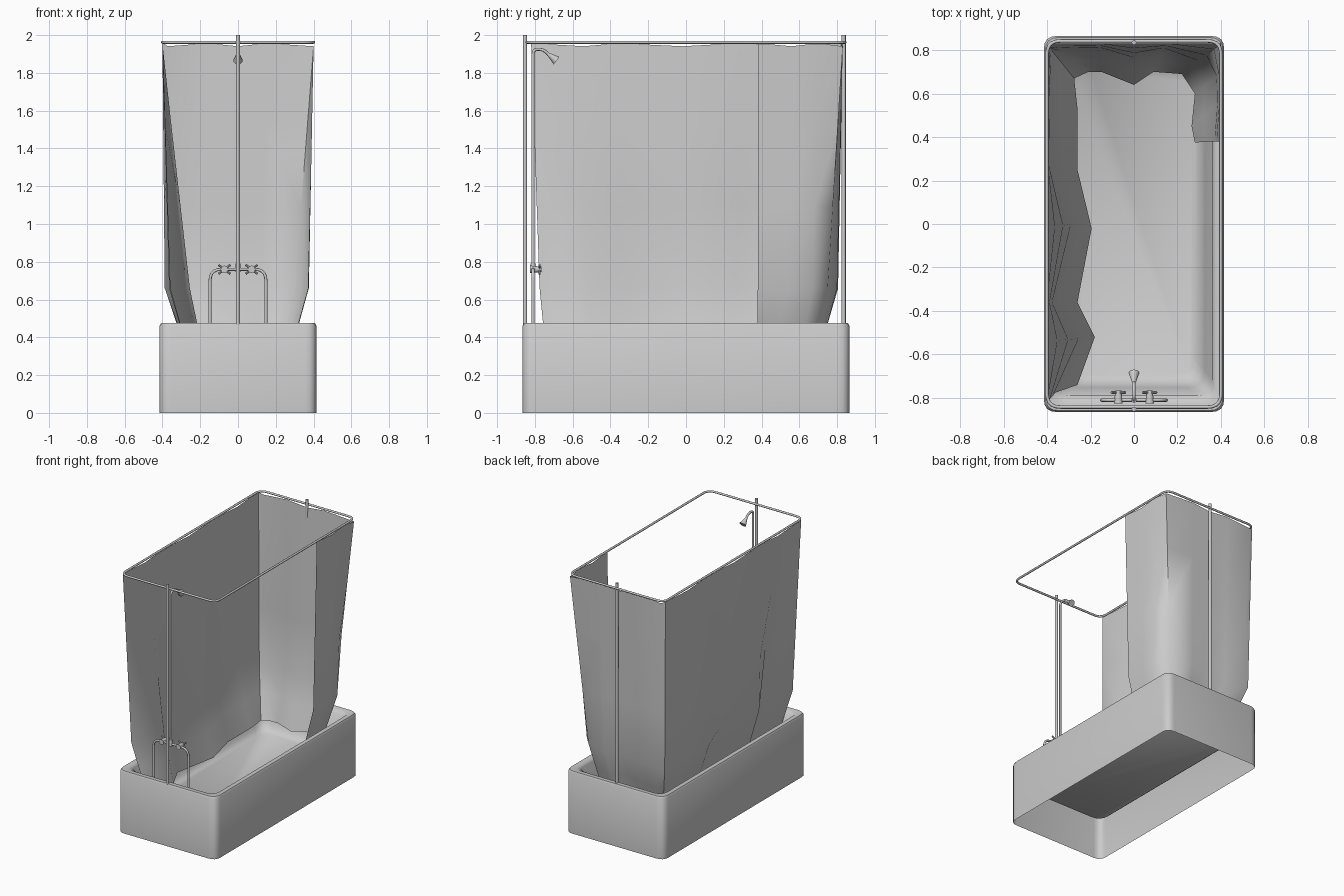
import bpy, math
from mathutils import Vector

cube = bpy.data.objects.get("Cube")
if cube:
    bpy.data.objects.remove(cube, do_unlink=True)

# One flat colour for the whole model
grey = bpy.data.materials.new("light_grey")
grey.use_nodes = True
COLOUR = (0.6, 0.6, 0.6, 1)
grey.diffuse_color = COLOUR
grey.node_tree.nodes["Principled BSDF"].inputs["Base Color"].default_value = COLOUR


def finish(obj, angle=35):
    obj.data.materials.clear()
    obj.data.materials.append(grey)
    bpy.ops.object.select_all(action='DESELECT')
    obj.select_set(True)
    bpy.context.view_layer.objects.active = obj
    bpy.ops.object.shade_smooth_by_angle(angle=math.radians(angle))
    return obj


def loft(name, rows, closed=False, cap=False, angle=35):
    """Skin a list of equally long point rows."""
    n = len(rows[0])
    verts = [p for row in rows for p in row]
    faces = []
    for r in range(len(rows) - 1):
        for i in range(n if closed else n - 1):
            j = (i + 1) % n
            faces.append((r * n + i, r * n + j, r * n + n + j, r * n + n + i))
    if cap:
        faces.append(tuple(range(len(verts) - n, len(verts))))
    mesh = bpy.data.meshes.new(name)
    mesh.from_pydata(verts, [], faces)
    obj = bpy.data.objects.new(name, mesh)
    bpy.context.collection.objects.link(obj)
    return finish(obj, angle)


def fillet(points, radius, closed=False, steps=5):
    """Round the corners of a path."""
    pts = [Vector(p) for p in points]
    out = []
    for i, p in enumerate(pts):
        if not closed and i in (0, len(pts) - 1):
            out.append(p)
            continue
        a = p + (pts[i - 1] - p).normalized() * radius
        b = p + (pts[(i + 1) % len(pts)] - p).normalized() * radius
        for s in range(steps + 1):
            t = s / steps
            out.append(a * (1 - t) ** 2 + p * 2 * t * (1 - t) + b * t * t)
    return out


def tube(name, points, radius, closed=False):
    curve = bpy.data.curves.new(name, 'CURVE')
    curve.dimensions = '3D'
    curve.bevel_depth = radius
    curve.bevel_resolution = 2
    curve.use_fill_caps = True
    spline = curve.splines.new('POLY')
    spline.points.add(len(points) - 1)
    for sp, p in zip(spline.points, points):
        sp.co = (*p, 1)
    spline.use_cyclic_u = closed
    obj = bpy.data.objects.new(name, curve)
    bpy.context.collection.objects.link(obj)
    bpy.ops.object.select_all(action='DESELECT')
    obj.select_set(True)
    bpy.context.view_layer.objects.active = obj
    bpy.ops.object.convert(target='MESH')
    return finish(bpy.context.view_layer.objects.active, 50)


def cone(name, start, end, r1, r2, sides=12):
    a, b = Vector(start), Vector(end)
    bpy.ops.mesh.primitive_cone_add(vertices=sides, radius1=r1, radius2=r2,
                                    depth=(b - a).length, location=(a + b) / 2,
                                    rotation=(b - a).to_track_quat('Z', 'Y').to_euler())
    obj = bpy.context.object
    obj.name = name
    return finish(obj)


def rectangle(hx, hy, z):
    return [(-hx, -hy, z), (hx, -hy, z), (hx, hy, z), (-hx, hy, z)]


# Tub: outer skirt open below, rim and sloping basin in one skin
tub_profile = [(.415, .865, 0, .06), (.415, .865, .462, .06), (.408, .858, .475, .06),
               (.375, .825, .475, .07), (.362, .79, .455, .07), (.325, .752, .27, .08),
               (.305, .73, .225, .08), (.275, .7, .2, .08)]
loft("tub", [fillet(rectangle(hx, hy, z), r, True, 4) for hx, hy, z, r in tub_profile],
     closed=True, cap=True, angle=50)

# Curtain pleats: plan position at the top, the knee and the hem
pleats = [((-.4, -.82), (-.36, -.775), (-.26, -.74)), ((-.4, -.54), (-.255, -.527), (-.18, -.52)),
          ((-.4, -.36), (-.365, -.36), (-.26, -.36)), ((-.4, -.02), (-.29, 0), (-.195, -.02)),
          ((-.4, .28), (-.388, .27), (-.26, .25)), ((-.4, .56), (-.387, .56), (-.26, .53)),
          ((-.4, .82), (-.38, .8), (-.275, .67)), ((-.37, .83), (-.34, .8), (-.21, .7)),
          ((-.16, .83), (-.16, .805), (-.15, .7)), ((0, .83), (0, .765), (0, .64)),
          ((.15, .83), (.13, .8), (.09, .7)), ((.4, .83), (.3, .75), (.22, .69)),
          ((.4, .7), (.37, .67), (.28, .6)), ((.4, .56), (.375, .54), (.265, .45)),
          ((.4, .38), (.37, .38), (.28, .375))]
TOP, KNEE, HEM = 1.957, .66, .3


def curtain_row(level):
    row = []
    for i, (top, knee, hem) in enumerate(pleats):
        top = Vector((*top, TOP - .016 * (i % 2)))
        knee, hem = Vector((*knee, KNEE)), Vector((*hem, HEM))
        row.append(top.lerp(knee, level) if level <= 1 else knee.lerp(hem, level - 1))
    return row


loft("shower_curtain", [curtain_row(v) for v in (0, .33, .67, 1, 1.5, 2)], angle=65)

# Curtain rail and its two upright posts
tube("curtain_rail", fillet(rectangle(.4, .842, 1.962), .06, True), .008, True)
for name, y in (("front_post", -.852), ("back_post", .835)):
    cone(name, (0, y, .46), (0, y, 2), .011, .011)

# Supply pipes bridging over to the shower riser
PIPE_Y, TAP_Z = -.81, .76
tube("supply_pipe", fillet([(-.148, PIPE_Y, .46), (-.148, PIPE_Y, TAP_Z),
                            (.148, PIPE_Y, TAP_Z), (.148, PIPE_Y, .46)], .06), .008)
tube("shower_riser", fillet([(0, PIPE_Y, TAP_Z), (0, PIPE_Y, 1.925), (0, -.755, 1.925),
                             (0, -.72, 1.89)], .027), .008)
cone("shower_head", (0, -.73, 1.9), (0, -.685, 1.865), .008, .025)
cone("riser_joint", (0, PIPE_Y, TAP_Z - .015), (0, PIPE_Y, TAP_Z + .03), .013, .013)

# Taps with crossed handles
for side, x in (("right", -.072), ("left", .072)):
    cone(side + "_tap_body", (x, PIPE_Y - .015, TAP_Z), (x, -.765, TAP_Z), .02, .014)
    for k, turn in enumerate((.65, -.65)):
        arm = Vector((math.cos(turn), 0, math.sin(turn))) * .04
        hub = Vector((x, -.775, TAP_Z))
        cone(f"{side}_tap_arm_{k + 1}", hub - arm, hub + arm, .006, .006, 8)
